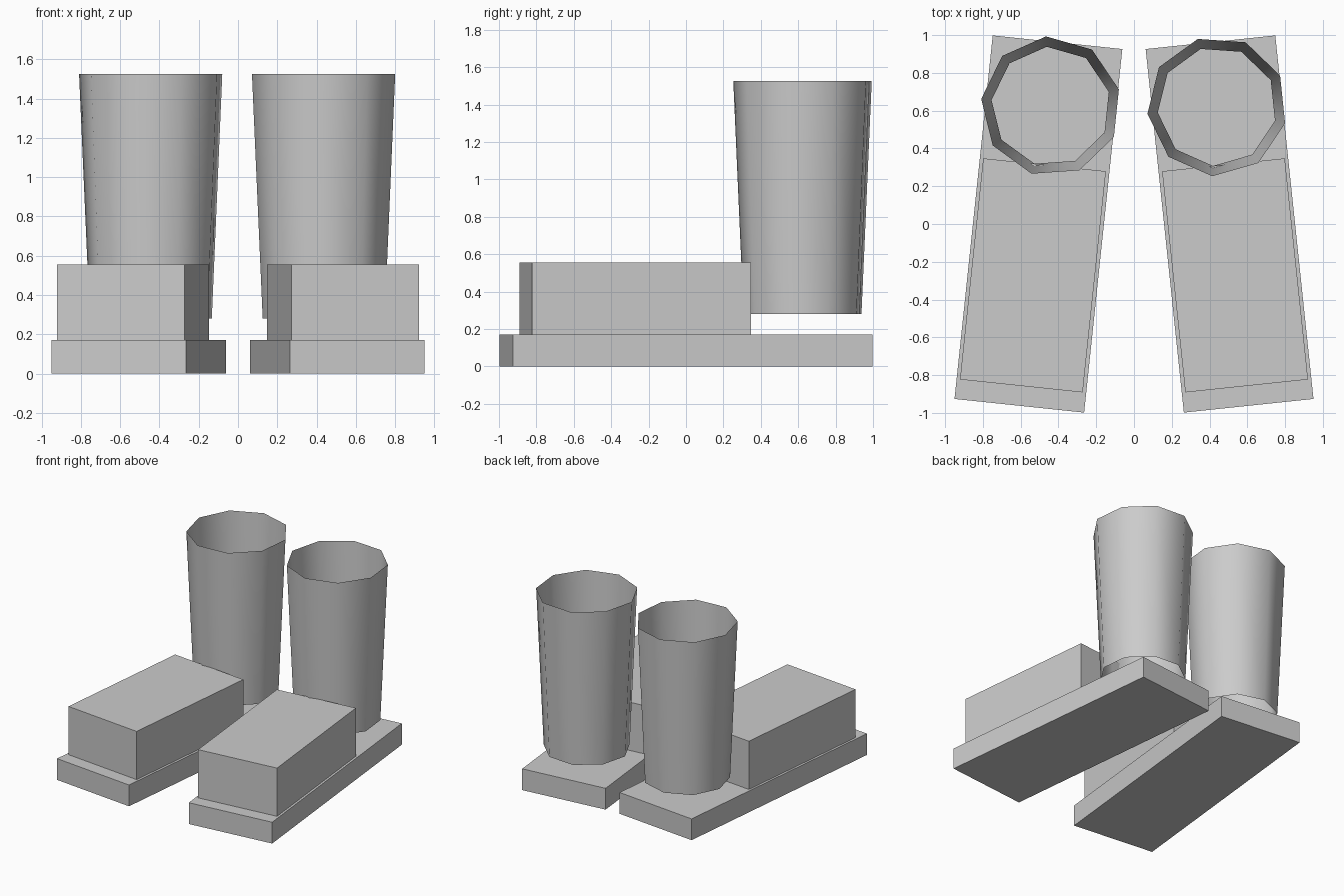
import bpy
import bmesh
from math import radians
from mathutils import Matrix

cube = bpy.data.objects.get("Cube")
if cube:
    bpy.data.objects.remove(cube, do_unlink=True)

GREY = (0.6, 0.6, 0.6, 1.0)
grey = bpy.data.materials.new("plain_grey")
grey.use_nodes = True
grey.diffuse_color = GREY
grey.node_tree.nodes["Principled BSDF"].inputs["Base Color"].default_value = GREY


def add_part(name, bm, location, turn):
    mesh = bpy.data.meshes.new(name)
    bm.to_mesh(mesh)
    bm.free()
    mesh.materials.append(grey)
    obj = bpy.data.objects.new(name, mesh)
    obj.location = location
    obj.rotation_euler.z = turn
    bpy.context.collection.objects.link(obj)
    return obj


def add_box(name, x, y, bottom, top, width, length, turn):
    bm = bmesh.new()
    bmesh.ops.create_cube(bm, size=1, matrix=Matrix.Diagonal((width, length, top - bottom, 1)))
    return add_part(name, bm, (x, y, (bottom + top) / 2), turn)


def add_tube(name, x, y, bottom, top, r_bottom, r_top, turn):
    # Tapered nine-sided shaft, open at both ends, first corner on local +x
    bm = bmesh.new()
    bmesh.ops.create_cone(bm, cap_ends=False, segments=9, radius1=r_bottom,
                          radius2=r_top, depth=top - bottom,
                          matrix=Matrix.Rotation(radians(90), 4, "Z"))
    for face in bm.faces:
        face.smooth = True
    return add_part(name, bm, (x, y, (bottom + top) / 2), turn)


# Each boot has its toe turned outwards
for side, sign in (("left", 1), ("right", -1)):
    turn = sign * radians(6)
    add_box(side + "_sole", sign * 0.506, 0, 0, 0.17, 0.69, 1.935, turn)
    add_box(side + "_foot", sign * 0.535, -0.272, 0.17, 0.555, 0.653, 1.177, turn)
    add_tube(side + "_shaft", sign * 0.44, 0.623, 0.28, 1.525, 0.316, 0.371, turn)
